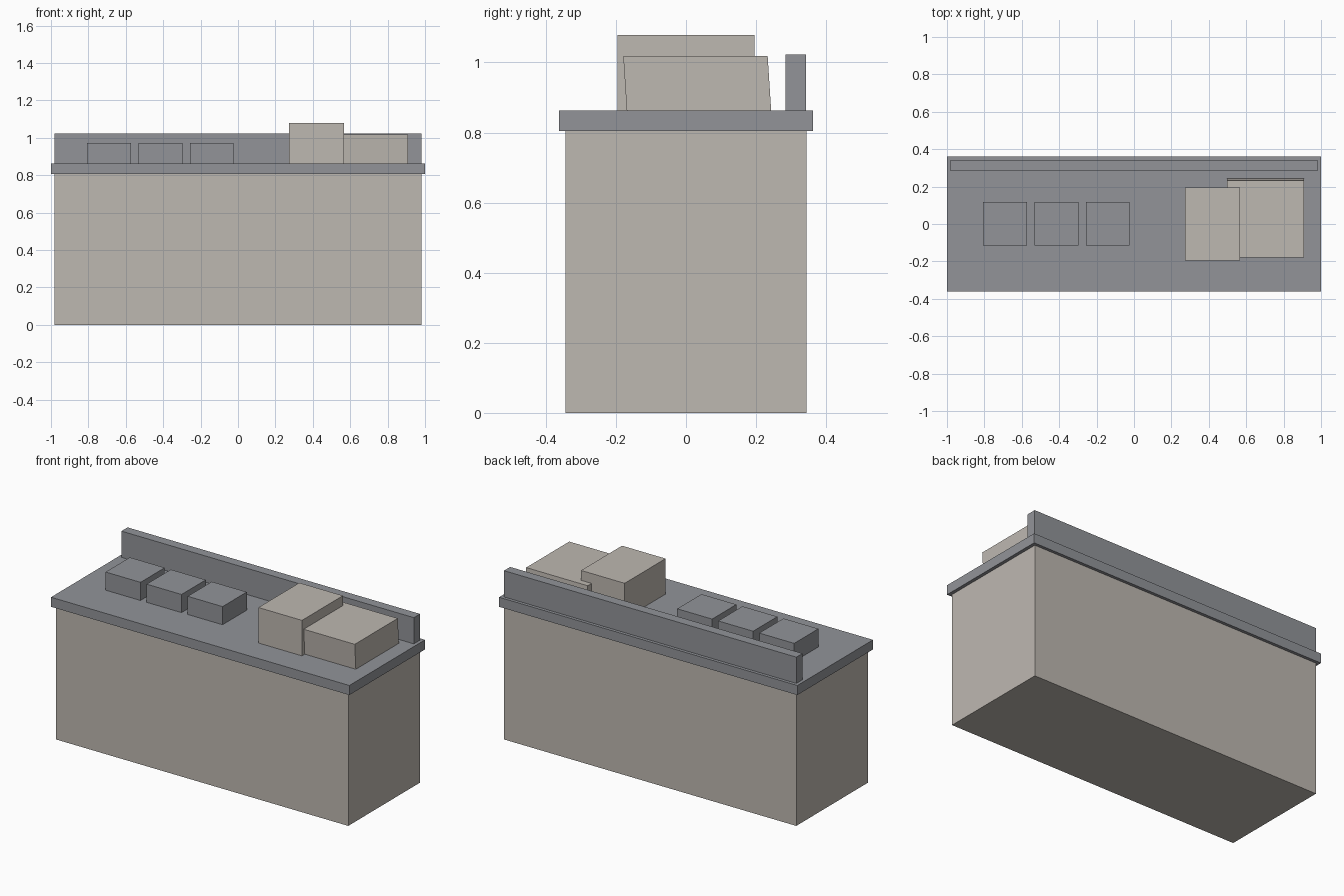
import bpy, bmesh

if "Cube" in bpy.data.objects:
    bpy.data.objects.remove(bpy.data.objects["Cube"])


def material(name, rgb):
    def lin(c):
        c /= 255
        return c / 12.92 if c <= 0.04045 else ((c + 0.055) / 1.055) ** 2.4
    m = bpy.data.materials.new(name)
    m.diffuse_color = (*[lin(c) for c in rgb], 1)
    m.use_nodes = True
    m.node_tree.nodes["Principled BSDF"].inputs["Base Color"].default_value = m.diffuse_color
    return m


BEIGE = material("warm beige", (190, 184, 177))
GREY = material("steel grey", (146, 148, 153))


def box(name, x, y, z, mat, shear=0.0):
    """Box from axis ranges; shear shifts the top along y."""
    bm = bmesh.new()
    bmesh.ops.create_cube(bm, size=1)
    for v in bm.verts:
        top = v.co.z > 0
        v.co = [r[0] + (c + 0.5) * (r[1] - r[0]) for r, c in zip((x, y, z), v.co)]
        if top:
            v.co.y += shear
    mesh = bpy.data.meshes.new(name)
    bm.to_mesh(mesh)
    bm.free()
    mesh.materials.append(mat)
    ob = bpy.data.objects.new(name, mesh)
    bpy.context.collection.objects.link(ob)
    return ob


COUNTER = 0.863

# Cabinet, counter slab and raised back ledge
box("cabinet", (-0.98, 0.98), (-0.344, 0.344), (0, 0.805), BEIGE)
box("countertop", (-1, 1), (-0.362, 0.362), (0.805, COUNTER), GREY)
box("backsplash", (-0.98, 0.98), (0.284, 0.343), (COUNTER, 1.022), GREY)

# Row of three small containers
for i in range(3):
    cx = -0.69 + 0.275 * i
    box(f"container_{i + 1}", (cx - 0.117, cx + 0.117), (-0.115, 0.117),
        (COUNTER, 0.973), GREY)

# Tall box and the lower, slightly leaning box beside it
box("tall_box", (0.274, 0.566), (-0.196, 0.196), (COUNTER, 1.078), BEIGE)
box("low_box", (0.496, 0.908), (-0.169, 0.243), (COUNTER, 1.018), BEIGE, shear=-0.01)
